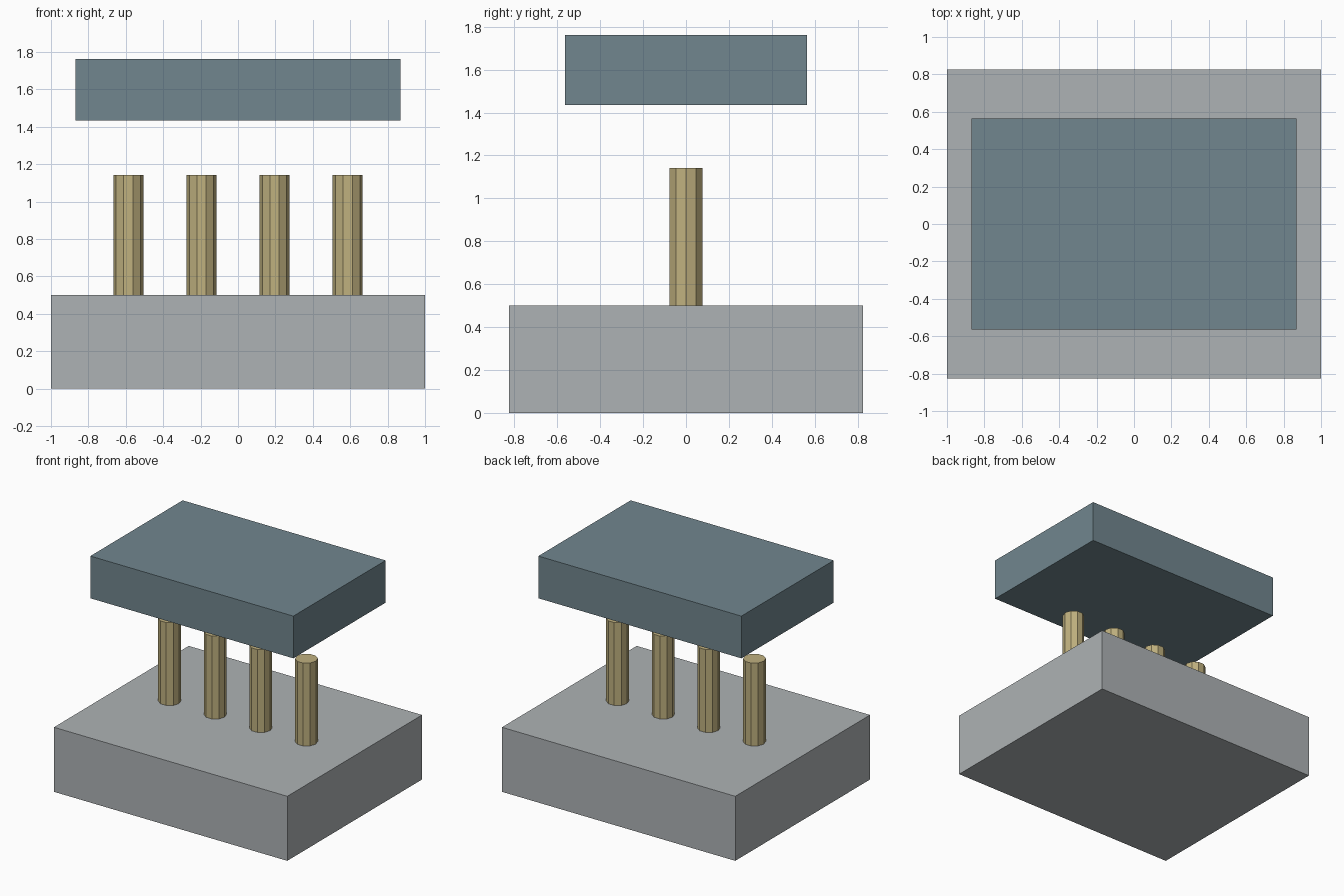
import bpy
from math import pi

if "Cube" in bpy.data.objects:
    bpy.data.objects.remove(bpy.data.objects["Cube"], do_unlink=True)


def material(name, srgb):
    color = [(c / 255) ** 2.2 for c in srgb] + [1]
    mat = bpy.data.materials.new(name)
    mat.use_nodes = True
    mat.diffuse_color = color
    mat.node_tree.nodes["Principled BSDF"].inputs["Base Color"].default_value = color
    return mat


def finish(name, mat):
    obj = bpy.context.object
    obj.name = name
    obj.data.materials.append(mat)
    return obj


def block(name, width, depth, bottom, top, mat):
    bpy.ops.mesh.primitive_cube_add(size=1, location=(0, 0, (bottom + top) / 2))
    bpy.context.object.scale = (width, depth, top - bottom)
    bpy.ops.object.transform_apply(location=False, rotation=False, scale=True)
    return finish(name, mat)


stone = material("stone grey", (172, 177, 179))
slate = material("slate blue", (112, 133, 141))
sand = material("sand", (190, 175, 126))

# Base and floating slab
block("base", 2, 1.65, 0, 0.5, stone)
block("upper_slab", 1.74, 1.13, 1.435, 1.762, slate)

# Row of ten-sided pillars standing on the base
pillar_bottom, pillar_top = 0.5, 1.142
for i in range(4):
    bpy.ops.mesh.primitive_cylinder_add(
        vertices=10, radius=0.08, depth=pillar_top - pillar_bottom,
        location=((i - 1.5) * 0.391, 0, (pillar_bottom + pillar_top) / 2),
        rotation=(0, 0, pi / 2))
    finish(f"pillar_{i + 1}", sand)
